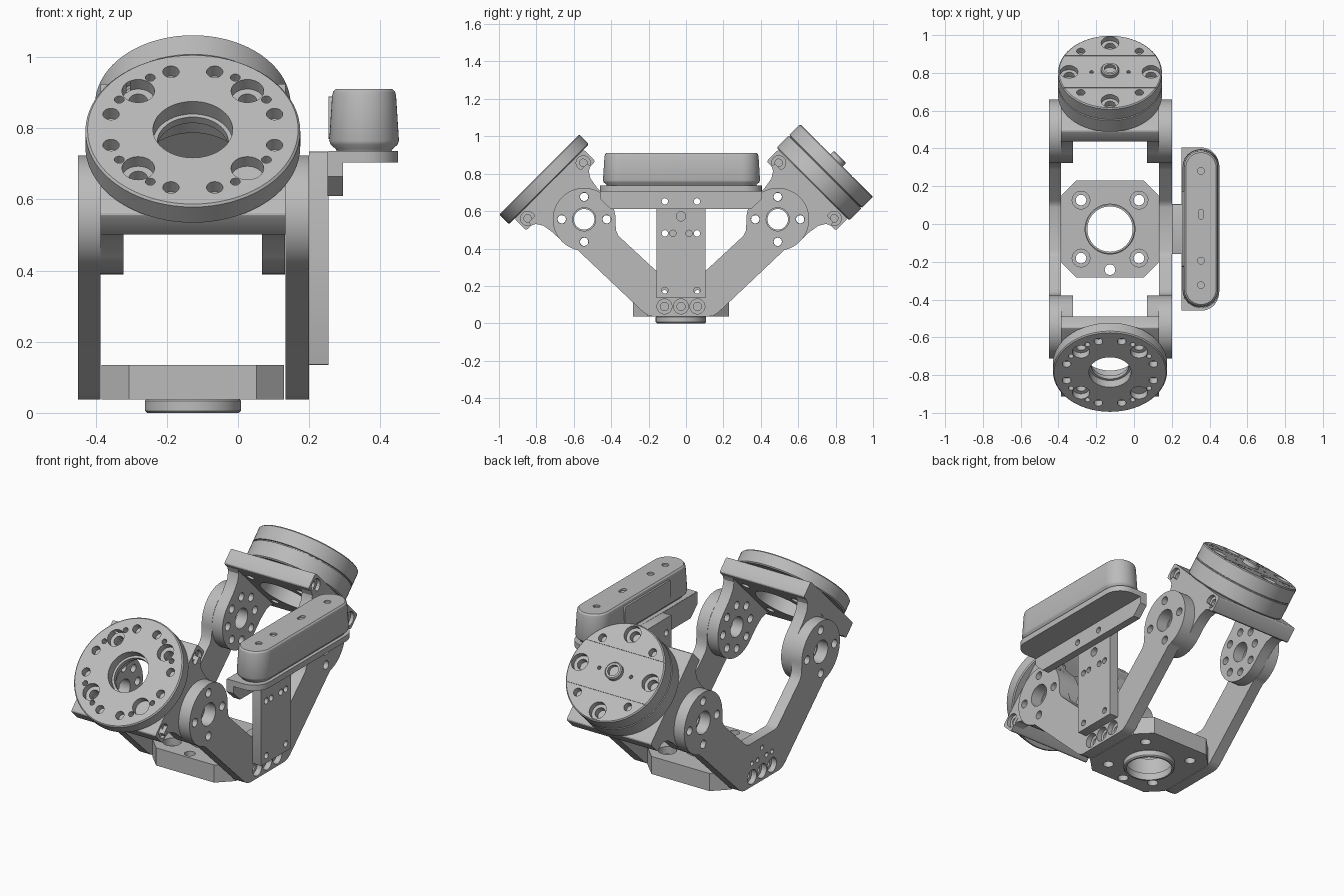
import bpy
from math import sin, cos, pi, radians
from mathutils import Matrix

if "Cube" in bpy.data.objects:
    bpy.data.objects.remove(bpy.data.objects["Cube"])

grey = bpy.data.materials.new("machined grey")
grey.use_nodes = True
COLOUR = (0.5, 0.5, 0.5, 1)
grey.diffuse_color = COLOUR
grey.node_tree.nodes["Principled BSDF"].inputs["Base Color"].default_value = COLOUR

UP = Matrix.Identity(4)
# maps a flat outline (a, b) and depth t to y, z and x
SIDE = Matrix(((0, 0, 1, 0), (1, 0, 0, 0), (0, 1, 0, 0), (0, 0, 0, 1)))
CX, CY = -0.127, -0.027      # middle of the frame
PIVOT, PIVOT_Z = 0.5175, 0.556


def arc(a, b, r, start, end, n):
    return [(a + r * cos(radians(start + (end - start) * i / n)),
             b + r * sin(radians(start + (end - start) * i / n))) for i in range(n + 1)]


def circle(a, b, r, n=32):
    return arc(a, b, r, 0, 360, n)[:-1]


def rounded(a, b, w, h, r, n=8):
    """Rounded rectangle from half sizes."""
    pts = []
    for k, (sx, sy) in enumerate([(1, 1), (-1, 1), (-1, -1), (1, -1)]):
        pts += arc(a + sx * (w - r), b + sy * (h - r), r, 90 * k, 90 * k + 90, n)
    return pts


def around(r, n, start=0):
    return [(r * cos(radians(start) + 2 * pi * i / n), r * sin(radians(start) + 2 * pi * i / n))
            for i in range(n)]


def loft(name, layers, place=UP):
    """Closed solid through a stack of (outline, depth) layers."""
    n = len(layers[0][0])
    verts = [place @ Matrix.Translation((a, b, t)).to_translation() for pts, t in layers for a, b in pts]
    faces = [list(range(n))[::-1], list(range((len(layers) - 1) * n, len(layers) * n))]
    for k in range(len(layers) - 1):
        for i in range(n):
            j = (i + 1) % n
            faces.append((k * n + i, k * n + j, k * n + n + j, k * n + n + i))
    mesh = bpy.data.meshes.new(name)
    mesh.from_pydata(verts, [], faces)
    mesh.materials.append(grey)
    obj = bpy.data.objects.new(name, mesh)
    bpy.context.collection.objects.link(obj)
    return obj


def prism(name, pts, t0, t1, place=UP):
    return loft(name, [(pts, t0), (pts, t1)], place)


def disc(name, r, t0, t1, place, c=0.006, seam=None):
    rows = [(r - c, t0), (r, t0 + c)]
    if seam:
        rows += [(r, seam - .004), (r - .007, seam - .002), (r - .007, seam + .002), (r, seam + .004)]
    rows += [(r, t1 - c), (r - c, t1)]
    return loft(name, [(circle(0, 0, q, 72), t) for q, t in rows], place)


def cut(obj, cutters):
    """Subtract helper solids and remove them."""
    bpy.ops.object.select_all(action='DESELECT')
    for c in cutters:
        c.select_set(True)
    bpy.context.view_layer.objects.active = cutters[0]
    if len(cutters) > 1:
        bpy.ops.object.join()
    tool = bpy.context.view_layer.objects.active
    tool.hide_render = True
    mod = obj.modifiers.new("cut", 'BOOLEAN')
    mod.operation, mod.solver, mod.object = 'DIFFERENCE', 'EXACT', tool
    bpy.context.view_layer.objects.active = obj
    bpy.ops.object.modifier_apply(modifier=mod.name)
    bpy.data.objects.remove(tool)


def drill(obj, points, r, t0, t1, place=UP, n=24):
    cut(obj, [prism("cutter", circle(a, b, r, n), t0, t1, place) for a, b in points])


# Base plate with chamfered corners, and the locating ring under it
w, c = 0.257, 0.078
corners = [(w, w - c), (w - c, w), (c - w, w), (-w, w - c), (-w, c - w), (c - w, -w), (w - c, -w), (w, c - w)]
BASE = Matrix.Translation((CX, CY, 0))
plate = prism("base_plate", corners, 0.037, 0.135, BASE)
ring = disc("base_ring", 0.135, 0, 0.04, BASE)
drill(ring, [(0, 0)], 0.12, -0.1, 0.2, BASE, 64)
drill(plate, [(0, 0)], 0.132, -0.1, 0.3, BASE, 64)
bolts = around(0.217, 4, 45)
drill(plate, bolts + [(0, -0.215)], 0.028, -0.1, 0.3, BASE)
drill(plate, bolts, 0.047, 0.095, 0.3, BASE)

# V-shaped side arms
half = [(0.15, 0.037), (0.175, 0.042), (0.2, 0.058)]
half += arc(PIVOT, PIVOT_Z, 0.168, -78, 185, 40)
half += [(0.347, 0.495), (0.335, 0.47), (0.315, 0.45), (0.15, 0.297), (0.135, 0.284), (0.115, 0.278)]
outline = half + [(-s, z) for s, z in reversed(half)]
pivots = [(PIVOT, PIVOT_Z), (-PIVOT, PIVOT_Z)]
ARM = Matrix.Translation((0, CY, 0)) @ SIDE
low_bolts = [(s, 0.09) for s in (-0.088, 0, 0.088)]
for name, x0, x1, outer, inner in (("right_arm", -0.45, -0.387, -0.5, -0.42),
                                   ("left_arm", 0.133, 0.2, 0.17, 0.25)):
    arm = prism(name, outline, x0, x1, ARM)
    drill(arm, pivots, 0.062, x0 - .1, x1 + .1, ARM, 32)
    drill(arm, [(p + a, q + b) for p, q in pivots for a, b in around(0.12, 4)], 0.023, x0 - .1, x1 + .1, ARM)
    drill(arm, low_bolts, 0.022, x0 - .01, x1 + .01, ARM)
    drill(arm, low_bolts, 0.04, outer, inner, ARM)
    drill(arm, [(s, 0.165) for s in (-0.088, -0.04, 0.04, 0.088)] + [(0, 0.22)], 0.013,
          x0 - .01, x1 + .01, ARM, 16)

# Tilting heads: bracket plate, two ears, flange
ear_side = [(0.15, 0.2), (0.22, 0.2), (0.225, 0.177), (0.2, 0.165), (0.178, 0.13), (0.168, 0.07)]
ear = arc(0, 0, 0.167, 180, 360, 30) + ear_side[::-1] + [(-a, b) for a, b in ear_side]


def head(name, side):
    place = Matrix.Translation((CX, CY + side * PIVOT, PIVOT_Z)) @ Matrix.Rotation(radians(-45 * side), 4, 'X')
    across = place @ SIDE
    bracket = prism(name + "_bracket", rounded(0, 0.2215, 0.262, 0.0445, 0.012, 3), -0.26, 0.26, across)
    drill(bracket, [(0, 0)], 0.15, 0.1, 0.4, place, 48)
    drill(bracket, around(0.217, 4, 45), 0.022, 0.1, 0.4, place)
    for s in (-1, 1):
        ends = [(a, 0.217) for a in (-0.21, 0.21)]
        drill(bracket, ends, 0.038, s * 0.24, s * 0.3, across)
        drill(bracket, ends, 0.02, s * 0.2, s * 0.25, across)
        lug = prism(name + "_ear", ear, *sorted((s * 0.195, s * 0.2595)), across)
        drill(lug, [(0, 0)], 0.055, -0.4, 0.4, across, 32)
        drill(lug, around(0.12, 8), 0.022, -0.4, 0.4, across)
    return place


# Front flange: open bore and a ring of bolt holes
F = head("front", -1)
flange = disc("front_flange", 0.302, 0.266, 0.34, F)
drill(flange, [(0, 0)], 0.1, 0.2, 0.4, F, 64)
drill(flange, [(0, 0)], 0.112, 0.29, 0.4, F, 64)
drill(flange, around(0.217, 4, 45), 0.026, 0.2, 0.4, F)
drill(flange, around(0.217, 4, 45), 0.046, 0.302, 0.4, F)
drill(flange, around(0.238, 4, 15) + around(0.238, 4, -15), 0.023, 0.3, 0.4, F)
drill(flange, around(0.239, 4, 30) + around(0.239, 4, 60), 0.014, 0.3, 0.4, F, 16)

# Back motor housing: two stacked discs, hub and bolt holes
B = head("back", 1)
housing = disc("back_housing", 0.275, 0.266, 0.446, B, seam=0.36)
drill(housing, [(0, 0)], 0.14, 0.2, 0.3, B, 64)
cut(housing, [prism("cutter", rounded(0, v, 0.4, 0.003, 0.001, 1), 0.442, 0.5, B) for v in (-0.12, 0.12)])
drill(housing, around(0.217, 4), 0.028, 0.38, 0.5, B)
drill(housing, around(0.217, 4), 0.047, 0.415, 0.5, B)
drill(housing, around(0.219, 4, 45), 0.022, 0.41, 0.5, B)
drill(housing, around(0.098, 2), 0.01, 0.42, 0.5, B, 16)
hub = disc("back_hub", 0.047, 0.44, 0.472, B)
drill(hub, [(0, 0)], 0.03, 0.45, 0.6, B)

# Sensor mount: upright, rail and shelf
upright = prism("mount_upright", rounded(0, 0.435, 0.132, 0.3, 0.004, 2), 0.2, 0.254, ARM)
drill(upright, [(s, z) for s in (-0.086, 0.086) for z in (0.176, 0.481, 0.652)], 0.017, 0.1, 0.3, ARM, 16)
drill(upright, [(0, 0.572)], 0.025, 0.22, 0.3, ARM)
drill(upright, [(-0.043, 0.481), (0.043, 0.481)], 0.017, 0.22, 0.3, ARM, 16)
rail_half = [(0.432, 0.735), (0.432, 0.665), (0.375, 0.61)]
rail = prism("mount_rail", [(-s, z) for s, z in rail_half] + rail_half[::-1], 0.252, 0.295, ARM)
drill(rail, [(-0.086, 0.652), (0.086, 0.652)], 0.017, 0.1, 0.4, ARM, 16)
shelf_edge = arc(0.355, 0.337, 0.095, 90, 0, 10)
shelf = [(0.254, 0.432)] + shelf_edge + [(x, -y) for x, y in reversed(shelf_edge)] + [(0.254, -0.432)]
SHELF = Matrix.Translation((0, CY, 0))
prism("mount_shelf", shelf[::-1], 0.704, 0.736, SHELF)

# Sensor body: tapered capsule with small openings on top
rows = [(0.022, 0.734), (0.018, 0.742), (0.004, 0.754), (0, 0.765), (0.008, 0.89), (0.011, 0.903), (0.018, 0.91)]
S = Matrix.Translation((0.3545, CY + 0.003, 0))
body = loft("sensor_body", [(rounded(0, 0, 0.098 - i, 0.42 - i, 0.0975 - i, 12), z) for i, z in rows], S)
drill(body, [(0, 0.305), (0, -0.17), (0, -0.3)], 0.018, 0.9, 1, S, 20)
cut(body, [prism("cutter", rounded(0, 0.075, 0.014, 0.026, 0.0135), 0.9, 1, S)])
prism("sensor_rear_panel", rounded(0, 0.83, 0.2, 0.06, 0.01, 3), 0.254, 0.27, ARM)

# Shading and outward normals
bpy.ops.object.select_all(action='DESELECT')
parts = [o for o in bpy.context.collection.objects if o.type == 'MESH']
for o in parts:
    o.select_set(True)
bpy.context.view_layer.objects.active = parts[0]
bpy.ops.object.shade_smooth_by_angle(angle=radians(30))
